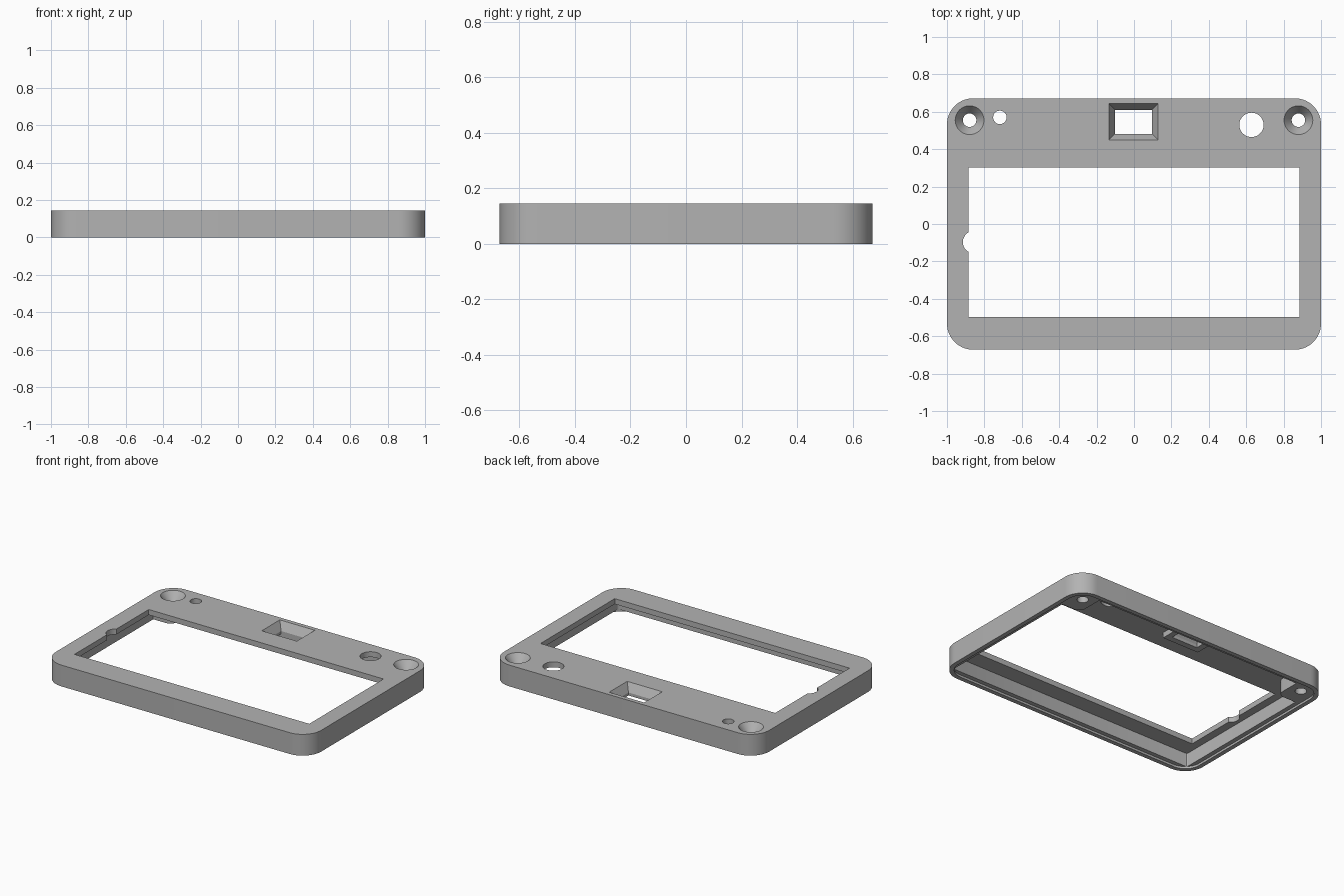
import bpy, bmesh, math

if "Cube" in bpy.data.objects:
    bpy.data.objects.remove(bpy.data.objects["Cube"], do_unlink=True)

HEIGHT, HALF_X, HALF_Y, RADIUS = 0.145, 1.0, 0.672, 0.14
PLATE_Z = 0.108      # underside of the top plate
LEDGE = 0.015        # depth of the rebate around the bottom rim

grey = bpy.data.materials.new("matte_grey")
grey.use_nodes = True
colour = (0.45, 0.45, 0.45, 1)
grey.diffuse_color = colour
grey.node_tree.nodes["Principled BSDF"].inputs["Base Color"].default_value = colour


def loft(name, lower, upper, z0, z1):
    """Solid between two outlines with equal point counts."""
    bm = bmesh.new()
    a = [bm.verts.new((x, y, z0)) for x, y in lower]
    b = [bm.verts.new((x, y, z1)) for x, y in upper]
    bm.faces.new(a[::-1])
    bm.faces.new(b)
    n = len(a)
    for i in range(n):
        j = (i + 1) % n
        bm.faces.new((a[i], a[j], b[j], b[i]))
    mesh = bpy.data.meshes.new(name)
    bm.to_mesh(mesh)
    bm.free()
    mesh.materials.append(grey)
    obj = bpy.data.objects.new(name, mesh)
    bpy.context.collection.objects.link(obj)
    return obj


def rect(x0, x1, y0, y1):
    return [(x0, y0), (x1, y0), (x1, y1), (x0, y1)]


def circle(x, y, r, n=48):
    return [(x + r * math.cos(2 * math.pi * i / n),
             y + r * math.sin(2 * math.pi * i / n)) for i in range(n)]


def rounded(hx, hy, r, steps=14):
    pts = []
    for k, (sx, sy) in enumerate([(1, 1), (-1, 1), (-1, -1), (1, -1)]):
        for i in range(steps + 1):
            t = math.pi / 2 * (k + i / steps)
            pts.append((sx * (hx - r) + r * math.cos(t),
                        sy * (hy - r) + r * math.sin(t)))
    return pts


def prism(name, outline, z0, z1):
    return loft(name, outline, outline, z0, z1)


def combine(target, tool, operation):
    mod = target.modifiers.new(operation.lower(), 'BOOLEAN')
    mod.operation, mod.solver, mod.object = operation, 'EXACT', tool
    bpy.context.view_layer.objects.active = target
    bpy.ops.object.modifier_apply(modifier=mod.name)
    bpy.data.objects.remove(tool, do_unlink=True)


# Outer shell, hollowed from below with a rebated rim
frame = prism("bezel_frame", rounded(HALF_X, HALF_Y, RADIUS), 0, HEIGHT)
combine(frame, prism("rim_rebate", rounded(HALF_X - 0.03, HALF_Y - 0.03, 0.11),
                     -0.1, LEDGE), 'DIFFERENCE')
combine(frame, prism("cavity", rounded(0.94, 0.612, 0.012, 3), -0.1, PLATE_Z), 'DIFFERENCE')

# Corner screw bosses with a rounded inner corner
for s in (-1, 1):
    bx, by, r = 0.795, 0.43, 0.05
    pts = [(0.95, by), (0.95, 0.62), (bx, 0.62)]
    for i in range(9):
        t = math.pi + math.pi / 2 * i / 8
        pts.append((bx + r + r * math.cos(t), by + r + r * math.sin(t)))
    pts = [(s * x, y) for x, y in pts]
    if s < 0:
        pts.reverse()
    combine(frame, prism("screw_boss", pts, LEDGE, PLATE_Z + 0.01), 'UNION')

# Raised surround beneath the sensor window
combine(frame, prism("window_surround", rect(-0.145, 0.135, 0.44, 0.65),
                     0.07, PLATE_Z + 0.01), 'UNION')

# Display opening and its side notch
combine(frame, prism("display_opening", rect(-0.885, 0.885, -0.497, 0.303),
                     -0.1, 0.3), 'DIFFERENCE')
combine(frame, prism("side_notch", circle(-0.855, -0.097, 0.06), -0.1, 0.3), 'DIFFERENCE')

# Tapered sensor window
combine(frame, loft("window_taper", rect(-0.102, 0.096, 0.482, 0.61),
                    rect(-0.135, 0.129, 0.449, 0.643), 0.09, HEIGHT + 0.0001), 'DIFFERENCE')
combine(frame, prism("window_hole", rect(-0.102, 0.096, 0.482, 0.61), -0.1, 0.3), 'DIFFERENCE')

# Countersunk screw holes
for x in (-0.879, 0.879):
    combine(frame, loft("countersink", circle(x, 0.555, 0.036), circle(x, 0.555, 0.077),
                        0.09, HEIGHT + 0.0001), 'DIFFERENCE')
    combine(frame, prism("screw_hole", circle(x, 0.555, 0.036), -0.1, 0.3), 'DIFFERENCE')

# Indicator and button holes
for x, y, r in ((-0.717, 0.57, 0.036), (0.628, 0.53, 0.065)):
    combine(frame, prism("round_hole", circle(x, y, r), -0.1, 0.3), 'DIFFERENCE')

bpy.ops.object.select_all(action='DESELECT')
frame.select_set(True)
bpy.context.view_layer.objects.active = frame
bpy.ops.object.shade_smooth_by_angle(angle=math.radians(30))
